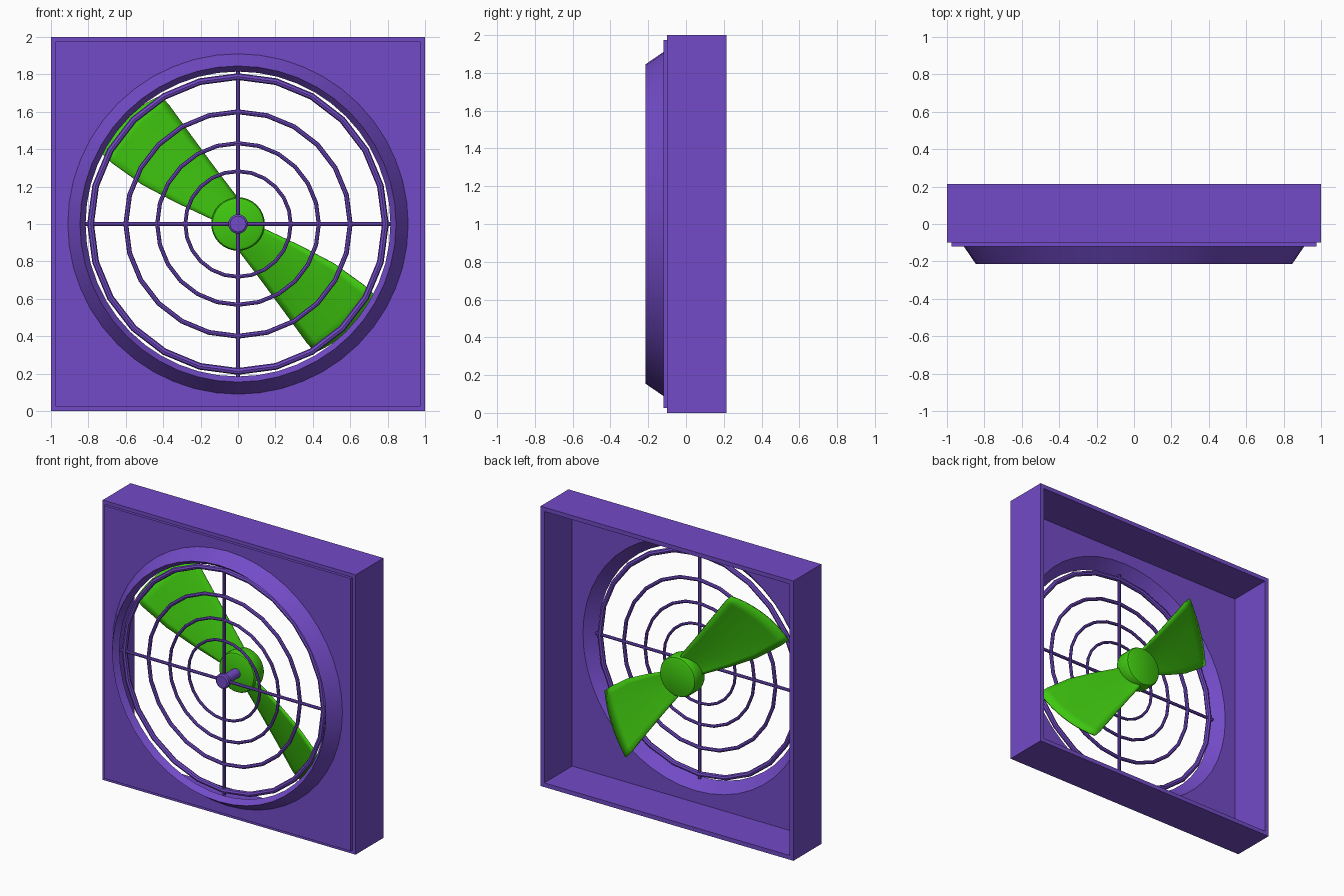
import bpy, bmesh
from math import sin, cos, pi, radians
from mathutils import Vector

if "Cube" in bpy.data.objects:
    bpy.data.objects.remove(bpy.data.objects["Cube"])

CZ = 1.0  # height of the fan axis


def material(name, color):
    m = bpy.data.materials.new(name)
    m.diffuse_color = color
    m.use_nodes = True
    m.node_tree.nodes["Principled BSDF"].inputs["Base Color"].default_value = m.diffuse_color
    return m


PURPLE = material("purple_plastic", (0.17, 0.07, 0.57, 1))
GREEN = material("green_plastic", (0.05, 0.58, 0.005, 1))


def finish(name, bm, mat, smooth=True):
    bmesh.ops.recalc_face_normals(bm, faces=bm.faces)
    me = bpy.data.meshes.new(name)
    bm.to_mesh(me)
    bm.free()
    ob = bpy.data.objects.new(name, me)
    bpy.context.collection.objects.link(ob)
    me.materials.append(mat)
    if smooth:
        bpy.ops.object.select_all(action='DESELECT')
        ob.select_set(True)
        bpy.context.view_layer.objects.active = ob
        bpy.ops.object.shade_smooth_by_angle(angle=radians(35))
    return ob


def loft(name, sections, mat, n=48, closed=False, smooth=True):
    """Loft round ('c') or square ('s') sections (kind, half size, y) along the fan axis."""
    bm = bmesh.new()
    rows = []
    for kind, r, y in sections:
        row = []
        for i in range(n):
            a = 2 * pi * i / n
            k = r / max(abs(cos(a)), abs(sin(a))) if kind == 's' else r
            row.append(bm.verts.new((k * cos(a), y, CZ + k * sin(a))))
        rows.append(row)
    pairs = list(zip(rows, rows[1:]))
    if closed:
        pairs.append((rows[-1], rows[0]))
    else:
        bm.faces.new(rows[0])
        bm.faces.new(rows[-1])
    for a, b in pairs:
        for i in range(n):
            j = (i + 1) % n
            bm.faces.new((a[i], a[j], b[j], b[i]))
    return finish(name, bm, mat, smooth)


# Open-backed square housing with stepped front plate
loft("housing", [('s', 1.0, .215), ('s', 1.0, -.10), ('s', .975, -.10), ('s', .975, -.12),
                 ('c', .90, -.12), ('c', .90, -.10), ('s', .97, -.10), ('s', .97, .215)],
     PURPLE, closed=True, smooth=False)

# Conical shroud ring around the opening
loft("shroud_ring", [('c', .91, -.12), ('c', .845, -.215), ('c', .815, -.175), ('c', .885, -.10),
                     ('c', .905, -.10)], PURPLE, closed=True)

# Concentric grille rings
GY = -.155
for k, (r, t) in enumerate([(.282, .010), (.432, .011), (.60, .013), (.788, .018)]):
    prof = [('c', r + t * cos(2 * pi * i / 8), GY + t * sin(2 * pi * i / 8)) for i in range(8)]
    loft(f"grille_ring_{k + 1}", prof, PURPLE, n=24, closed=True)

# Crossed grille rods
for name, axis in (("grille_rod_horizontal", 'X'), ("grille_rod_vertical", 'Z')):
    bm = bmesh.new()
    bmesh.ops.create_cone(bm, cap_ends=True, segments=8, radius1=.011, radius2=.011, depth=1.64)
    for v in bm.verts:
        x, y, z = v.co
        v.co = (z, y + GY, x + CZ) if axis == 'X' else (x, y + GY, z + CZ)
    finish(name, bm, PURPLE)

# Axle with front cap
loft("axle", [('c', .042, -.185), ('c', .052, -.177), ('c', .052, -.155), ('c', .034, -.15),
              ('c', .034, 0)], PURPLE, n=24)

# Fan hub
loft("fan_hub", [('c', .125, -.022), ('c', .137, -.016), ('c', .143, -.003), ('c', .143, .085),
                 ('c', .137, .097), ('c', .125, .103)], GREEN, n=32)

# Pitched blades: leading and trailing edges as (x, y, height above axis)
LEAD = [(-.07, .02, .0), (-.15, .005, .03), (-.33, -.035, .115), (-.51, -.075, .21),
        (-.67, -.11, .325), (-.725, -.122, .375)]
TRAIL = [(.0, .075, .09), (-.015, .08, .155), (-.125, .085, .30), (-.25, .088, .47),
         (-.37, .088, .635), (-.415, .087, .685)]
STEPS = 10


def blade(name, turn):
    bm = bmesh.new()
    rows = []
    for k, (a, b) in enumerate(zip(LEAD, TRAIL)):
        row = []
        for i in range(STEPS + 1):
            t = i / STEPS
            p = Vector(a).lerp(Vector(b), t)
            arch = 4 * t * (1 - t)
            bulge = 1 + .055 * arch * k / 5
            row.append(bm.verts.new((turn * p.x * bulge, p.y - .012 * arch, CZ + turn * p.z * bulge)))
        rows.append(row)
    for a, b in zip(rows, rows[1:]):
        for i in range(STEPS):
            bm.faces.new((a[i], a[i + 1], b[i + 1], b[i]))
    ob = finish(name, bm, GREEN)
    mod = ob.modifiers.new("thickness", 'SOLIDIFY')
    mod.thickness = .01
    mod.offset = 0


blade("fan_blade_upper", 1)
blade("fan_blade_lower", -1)
